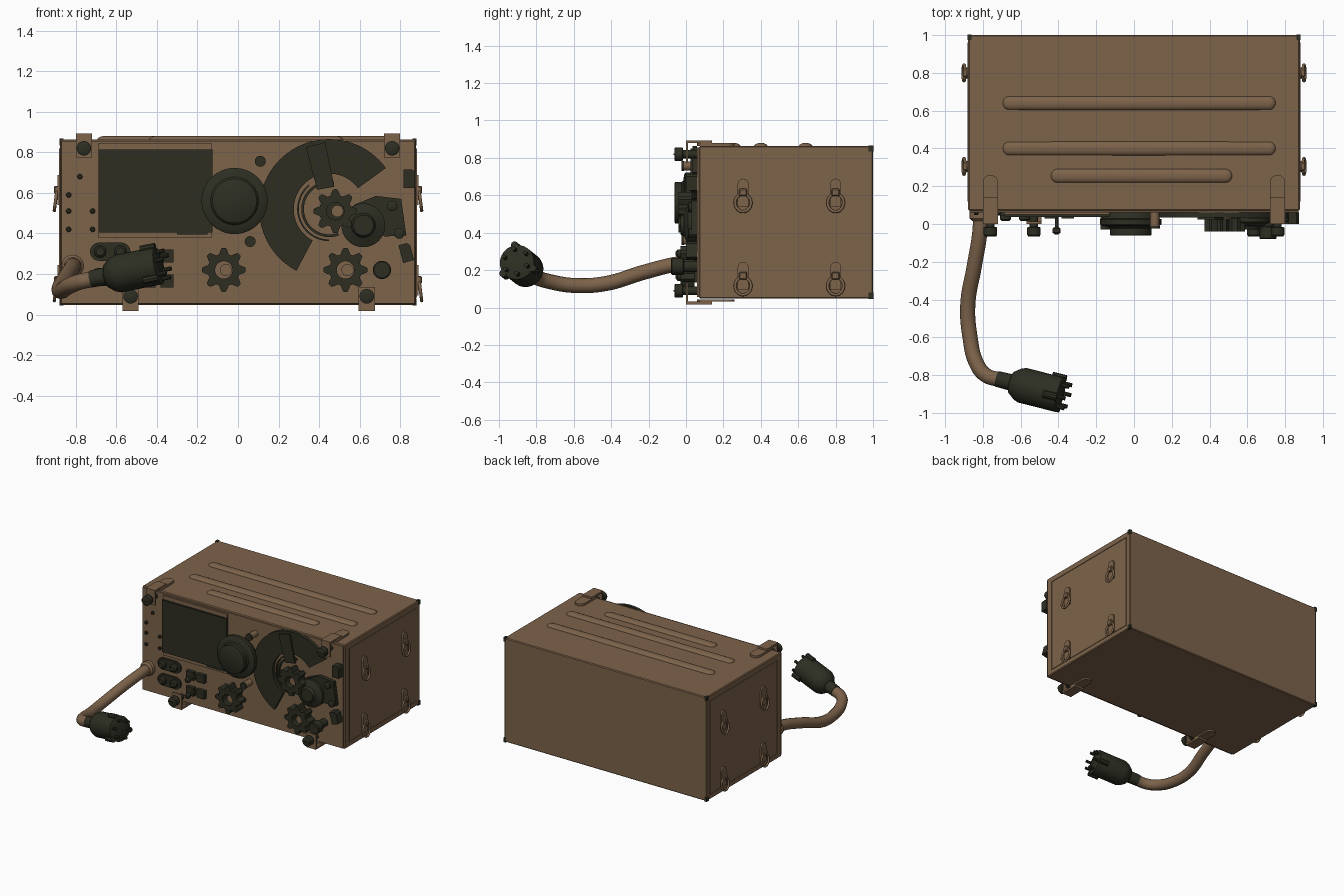
import bpy, bmesh, math
from math import sin, cos, pi, radians
from mathutils import Vector, Matrix

if "Cube" in bpy.data.objects:
    bpy.data.objects.remove(bpy.data.objects["Cube"])


def material(name, rgb):
    m = bpy.data.materials.new(name)
    m.diffuse_color = (*rgb, 1)
    m.use_nodes = True
    m.node_tree.nodes["Principled BSDF"].inputs["Base Color"].default_value = m.diffuse_color
    return m


BROWN = material("tan brown", (0.205, 0.125, 0.069))
DARK = material("dark olive", (0.026, 0.027, 0.016))
PANEL_Y = 0.06


def finish(name, bm, mat):
    bmesh.ops.recalc_face_normals(bm, faces=bm.faces)
    me = bpy.data.meshes.new(name)
    bm.to_mesh(me)
    bm.free()
    ob = bpy.data.objects.new(name, me)
    me.materials.append(mat)
    bpy.context.collection.objects.link(ob)
    return ob


def box(name, x0, x1, y0, y1, z0, z1, mat, bevel=0.0):
    bm = bmesh.new()
    bmesh.ops.create_cube(bm, size=1)
    for v in bm.verts:
        v.co = ((x0 + x1) / 2 + v.co.x * (x1 - x0), (y0 + y1) / 2 + v.co.y * (y1 - y0),
                (z0 + z1) / 2 + v.co.z * (z1 - z0))
    if bevel:
        bmesh.ops.bevel(bm, geom=bm.edges[:], offset=bevel, segments=1, affect='EDGES')
    return finish(name, bm, mat)


def prism(name, pts, y0, y1, mat, mtx=None):
    """Polygon in x,z pushed through y."""
    bm = bmesh.new()
    f = bm.faces.new([bm.verts.new((x, y0, z)) for x, z in pts])
    ext = bmesh.ops.extrude_face_region(bm, geom=[f])
    for v in ext["geom"]:
        if isinstance(v, bmesh.types.BMVert):
            v.co.y = y1
    if mtx:
        bm.transform(mtx)
    return finish(name, bm, mat)


def lathe(name, start, axis, profile, mat, n=32):
    """Turned part: profile of (radius, distance along axis)."""
    bm = bmesh.new()
    rot = Vector(axis).to_track_quat('Z', 'Y').to_matrix().to_4x4()
    rings = [[bm.verts.new((r * cos(2 * pi * i / n), r * sin(2 * pi * i / n), d)) for i in range(n)]
             for r, d in profile]
    for a, b in zip(rings, rings[1:]):
        for i in range(n):
            bm.faces.new((a[i], a[(i + 1) % n], b[(i + 1) % n], b[i]))
    bm.faces.new(rings[0])
    bm.faces.new(rings[-1])
    bm.transform(Matrix.Translation(start) @ rot)
    return finish(name, bm, mat)


def knob(name, x, z, profile, mat, n=32):
    """Turned part standing on the front panel."""
    return lathe(name, (x, PANEL_Y, z), (0, -1, 0), profile, mat, n)


def arc(cx, cz, r, a0, a1, n=24):
    return [(cx + r * cos(radians(a0 + (a1 - a0) * i / n)),
             cz + r * sin(radians(a0 + (a1 - a0) * i / n))) for i in range(n + 1)]


def band(cx, cz, r0, r1, a0, a1, n=36):
    return arc(cx, cz, r1, a0, a1, n) + arc(cx, cz, r0, a1, a0, n)


def capsule(x0, x1, z, r):
    return arc(x1, z, r, -90, 90, 10) + arc(x0, z, r, 90, 270, 10)


def lobed_knob(name, x, z, y0, y1):
    """Fluted ring knob with an open middle and a shaft."""
    bm = bmesh.new()
    n = 64
    loops = []
    for inner, y in ((0, y0), (0, y1), (1, y1), (1, y0)):
        ring = []
        for i in range(n):
            t = 2 * pi * i / n
            r = 0.043 if inner else 0.094 + 0.014 * max(-1, min(1, 1.6 * cos(8 * t)))
            ring.append(bm.verts.new((x + r * cos(t), y, z + r * sin(t))))
        loops.append(ring)
    for k in range(4):
        a, b = loops[k], loops[(k + 1) % 4]
        for i in range(n):
            bm.faces.new((a[i], a[(i + 1) % n], b[(i + 1) % n], b[i]))
    finish(name, bm, DARK)
    knob(name + "_shaft", x + 0.01, z, [(0.03, 0), (0.03, PANEL_Y - y1 - 0.02)], BROWN, 16)


def tube(name, pts, r, mat, cyclic=False):
    cu = bpy.data.curves.new(name, 'CURVE')
    cu.dimensions = '3D'
    cu.bevel_depth, cu.bevel_resolution, cu.resolution_u = r, 4, 8
    cu.use_fill_caps = True
    s = cu.splines.new('BEZIER')
    s.bezier_points.add(len(pts) - 1)
    for p, co in zip(s.bezier_points, pts):
        p.co = co
        p.handle_left_type = p.handle_right_type = 'AUTO'
    s.use_cyclic_u = cyclic
    cu.materials.append(mat)
    ob = bpy.data.objects.new(name, cu)
    bpy.context.collection.objects.link(ob)
    bpy.ops.object.select_all(action='DESELECT')
    ob.select_set(True)
    bpy.context.view_layer.objects.active = ob
    bpy.ops.object.convert(target='MESH')


# Case, front panel, corner caps
box("case", -0.878, 0.878, 0.07, 1.0, 0.048, 0.863, BROWN, 0.006)
box("front_panel", -0.87, 0.87, PANEL_Y, 0.08, 0.055, 0.856, BROWN)
for sx in (-1, 1):
    xs = sorted((sx * 0.877, sx * 0.882))
    for z0, z1 in ((0.085, 0.09), (0.815, 0.82)):
        box("side_seam", *xs, 0.12, 0.96, z0, z1, BROWN)
    for y0 in (0.12, 0.955):
        box("side_seam", *xs, y0, y0 + 0.005, 0.085, 0.82, BROWN)
    for z in (0.062, 0.85):
        xs2 = sorted((sx * 0.86, sx * 0.881))
        box("corner_cap", *xs2, 0.975, 1.002, z - 0.017, z + 0.017, DARK)

# Rounded ribs on the lid
for x0, x1, y in ((-0.695, 0.75, 0.64), (-0.695, 0.75, 0.4), (-0.44, 0.52, 0.255)):
    bm = bmesh.new()
    bmesh.ops.create_uvsphere(bm, u_segments=24, v_segments=12, radius=0.037)
    half = (x1 - x0) / 2 - 0.037
    for v in bm.verts:
        v.co.x += half if v.co.x > 1e-4 else -half if v.co.x < -1e-4 else 0
        v.co = (v.co.x + (x0 + x1) / 2, v.co.y + y, v.co.z * 0.55 + 0.86)
    finish("lid_rib", bm, BROWN)

# Thumbscrew clamps on the top and bottom edges
for x, s in ((-0.76, 1), (0.76, 1), (-0.53, -1), (0.635, -1)):
    zc = 0.455 + s * 0.365
    zt = 0.455 + s * 0.41

    def span(a, b):
        return sorted((zt + s * a, zt + s * b))
    box("clamp_front", x - 0.04, x + 0.04, 0.0, 0.012, *sorted((zc - s * 0.045, zt + s * 0.028)), BROWN)
    box("clamp_arm", x - 0.04, x + 0.04, 0.0, 0.14, *span(0.014, 0.028), BROWN)
    tab = capsule(-0.22, -0.1, 0, 0.04)
    rot = Matrix.Translation((x, 0, zt)) @ Matrix(((0, 0, 1, 0), (-1, 0, 0, 0), (0, 1, 0, 0), (0, 0, 0, 1)))
    prism("clamp_tab", tab, -0.002, s * 0.014, BROWN, rot)
    knob("thumbscrew", x, zc, [(0.022, 0), (0.022, 0.075), (0.036, 0.078), (0.036, 0.118), (0.03, 0.122)], DARK, 20)
    box("screw_slot", x - 0.032, x + 0.032, -0.0655, -0.06, zc - 0.004, zc + 0.004, DARK)

# Side clasps with hanging rings
for sx in (-1, 1):
    for y in (0.305, 0.8):
        for z in (0.56, 0.115):
            rot = Matrix.Translation((sx * 0.876, y, z)) @ Matrix.Rotation(pi / 2, 4, 'Z')
            plate = arc(0, 0.1, 0.029, 0, 180, 10) + [(-0.029, -0.02), (0.029, -0.02)]
            prism("clasp_plate", plate, 0, -0.014 * sx, BROWN,
                  Matrix.Translation((sx * 0.876, y, z)) @ Matrix(((0, -1, 0, 0), (1, 0, 0, 0), (0, 0, 1, 0), (0, 0, 0, 1))))
            xs = sorted((sx * 0.88, sx * 0.908))
            box("clasp_hook", *xs, y - 0.022, y + 0.022, z + 0.035, z + 0.075, BROWN, 0.006)
            ring = [(sx * (0.9 + 0.006 * -sin(t)), y + 0.042 * cos(t), z + 0.047 * sin(t))
                    for t in (i * pi / 4 for i in range(8))]
            tube("clasp_ring", ring, 0.008, BROWN, True)

# Window with frame
box("window_frame", -0.687, -0.13, 0.05, 0.065, 0.377, 0.845, BROWN)
box("window", -0.687, -0.126, 0.04, 0.055, 0.405, 0.815, DARK)
box("window_lip", -0.675, -0.14, 0.036, 0.045, 0.8, 0.812, DARK)
box("window_latch", -0.3, -0.15, 0.038, 0.05, 0.395, 0.41, DARK)

# Main dial
knob("main_dial", -0.017, 0.56, [(0.14, 0), (0.15, 0.03), (0.163, 0.035), (0.163, 0.062), (0.15, 0.07),
                                 (0.118, 0.075), (0.11, 0.085), (0.11, 0.118), (0.104, 0.122)], DARK, 48)

# Tuning scale: sector, pointer, inner arcs, knob
cx, cz = 0.45, 0.52
prism("scale_sector", band(cx, cz, 0.175, 0.345, 36, 242, 48), PANEL_Y, 0.035, DARK)
prism("scale_pointer", [(0.335, 0.825), (0.43, 0.85), (0.475, 0.63), (0.39, 0.615)], 0.04, 0.024, DARK)
prism("scale_arc", band(cx, cz, 0.125, 0.138, 80, 290), PANEL_Y, 0.045, DARK)
prism("scale_arc", band(cx, cz, 0.15, 0.158, 130, 270), PANEL_Y, 0.045, DARK)
lobed_knob("tuning_knob", 0.48, 0.51, 0.03, -0.04)
knob("tuning_hub", 0.48, 0.51, [(0.06, 0), (0.06, 0.02)], DARK)

# Lock disc with its plate
knob("lock_disc", 0.618, 0.44, [(0.108, 0), (0.108, 0.05), (0.06, 0.07), (0.05, 0.09)], DARK, 40)
prism("lock_plate", [(0.57, 0.54), (0.68, 0.585), (0.805, 0.57), (0.83, 0.39), (0.72, 0.385)], PANEL_Y, 0.03, DARK)
for x, z in ((0.76, 0.535), (0.795, 0.4)):
    knob("plate_screw", x, z, [(0.026, 0), (0.026, 0.045), (0.018, 0.05)], DARK, 16)

# Selector knobs and small controls
lobed_knob("left_selector", -0.07, 0.22, 0.045, -0.03)
lobed_knob("right_selector", 0.53, 0.22, 0.045, -0.03)
knob("push_knob", 0.71, 0.22, [(0.03, 0), (0.03, 0.07), (0.045, 0.075), (0.045, 0.135), (0.04, 0.14)], DARK, 24)
for x, z in ((0.11, 0.756), (0.06, 0.36)):
    knob("post", x, z, [(0.024, 0), (0.024, 0.07)], BROWN, 16)
    knob("post_cap", x, z, [(0.027, 0.07), (0.027, 0.085)], DARK, 16)
for x, z, a in ((0.845, 0.67, 0), (0.83, 0.305, -15)):
    rot = Matrix.Translation((x, 0, z)) @ Matrix.Rotation(radians(a), 4, 'Y')
    prism("side_switch", [(-0.028, -0.045), (0.028, -0.045), (0.028, 0.03), (0.015, 0.045), (-0.028, 0.045)],
          PANEL_Y, 0.0, DARK, rot)

# Twin sockets on rounded plates
for z in (0.31, 0.185):
    prism("socket_plate", capsule(-0.685, -0.575, z, 0.045), PANEL_Y, 0.045, DARK)
    for x in (-0.68, -0.58):
        knob("socket", x, z, [(0.03, 0), (0.03, 0.035), (0.02, 0.045)], DARK, 16)

# Toggle switches
for z in (0.288, 0.165):
    for x in (-0.35, -0.44):
        box("toggle_base", x - 0.033, x + 0.033, 0.03, PANEL_Y, z - 0.032, z + 0.032, DARK)
    lathe("toggle_lever", (-0.41, 0.04, z), (0, -1, 0), [(0.009, 0), (0.009, 0.055), (0.022, 0.065),
                                                         (0.022, 0.085), (0.01, 0.095)], DARK, 12)

# Panel screws on the left strip
for x, z in ((-0.78, 0.68), (-0.835, 0.59), (-0.835, 0.51), (-0.717, 0.51), (-0.835, 0.42), (-0.717, 0.42)):
    knob("panel_screw", x, z, [(0.013, 0), (0.013, 0.008), (0.008, 0.012)], DARK, 12)

# Cable and its collar
knob("cable_collar", -0.815, 0.24, [(0.055, 0), (0.055, 0.03), (0.042, 0.045)], BROWN, 24)
tube("cable", [(-0.813, 0.06, 0.24), (-0.815, -0.03, 0.235), (-0.845, -0.22, 0.19), (-0.88, -0.43, 0.128),
               (-0.868, -0.6, 0.118), (-0.835, -0.735, 0.14), (-0.785, -0.8, 0.16), (-0.69, -0.828, 0.18)],
     0.04, BROWN)

# Plug: neck, body, pins, key
start, d = Vector((-0.725, -0.82, 0.175)), Vector((0.95, -0.24, 0.19)).normalized()
lathe("plug", start, d, [(0.042, 0), (0.044, 0.075), (0.058, 0.08), (0.085, 0.115), (0.094, 0.14), (0.094, 0.35),
                         (0.085, 0.355)], DARK)
side = d.cross(Vector((0, 0, 1))).normalized()
up = side.cross(d)
for i in range(6):
    t = radians(60 * i + 20)
    lathe("plug_pin", start + d * 0.34 + (side * cos(t) + up * sin(t)) * 0.068, d,
          [(0.011, 0), (0.011, 0.055)], DARK, 10)
for t in (80, 200, 320):
    off = side * cos(radians(t)) + up * sin(radians(t))
    lathe("plug_key", start + d * 0.28 + off * 0.095, d, [(0.02, 0), (0.02, 0.075)], DARK, 10)

# Smooth the curved parts
bpy.ops.object.select_all(action='SELECT')
bpy.context.view_layer.objects.active = bpy.data.objects["case"]
bpy.ops.object.shade_smooth_by_angle(angle=radians(35))
